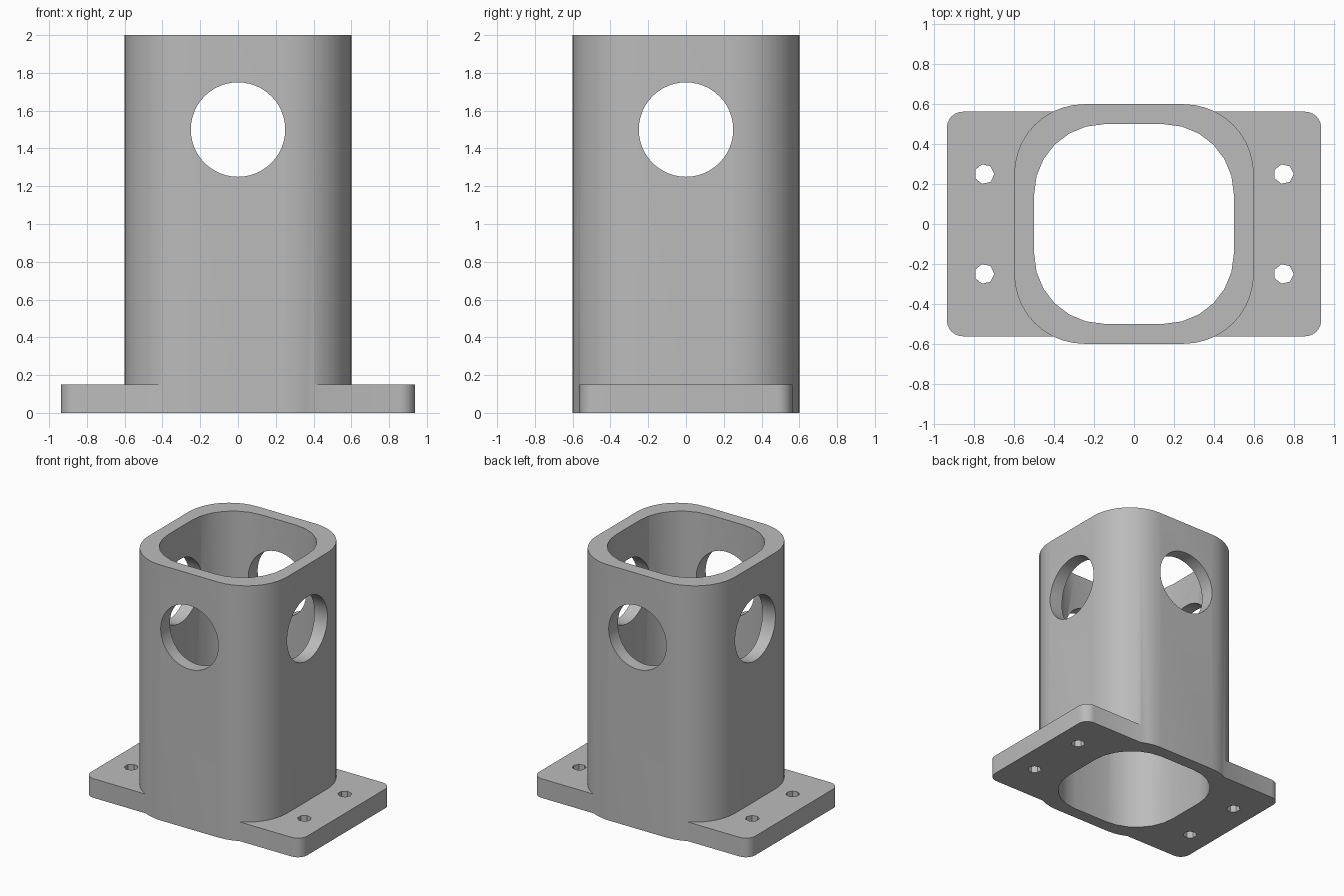
import bpy, bmesh, math

if "Cube" in bpy.data.objects:
    bpy.data.objects.remove(bpy.data.objects["Cube"], do_unlink=True)

grey = bpy.data.materials.new("plain grey")
grey.use_nodes = True
COLOUR = (0.5, 0.5, 0.5, 1)
grey.diffuse_color = COLOUR
grey.node_tree.nodes["Principled BSDF"].inputs["Base Color"].default_value = COLOUR


def rounded_rect(hx, hy, r, steps):
    """Outline of a rectangle with rounded corners."""
    pts = []
    for q, (sx, sy) in enumerate([(1, 1), (-1, 1), (-1, -1), (1, -1)]):
        for i in range(steps + 1):
            a = math.pi / 2 * (q + i / steps)
            pts.append((sx * (hx - r) + r * math.cos(a), sy * (hy - r) + r * math.sin(a)))
    return pts


def circle(cx, cy, r, n):
    return [(cx + r * math.cos(2 * math.pi * i / n), cy + r * math.sin(2 * math.pi * i / n))
            for i in range(n)]


def prism(name, outline, z0, z1):
    """Solid made by raising an outline from z0 to z1."""
    bm = bmesh.new()
    low = [bm.verts.new((x, y, z0)) for x, y in outline]
    high = [bm.verts.new((x, y, z1)) for x, y in outline]
    bm.faces.new(low[::-1])
    bm.faces.new(high)
    for i in range(len(low)):
        j = (i + 1) % len(low)
        bm.faces.new((low[i], low[j], high[j], high[i]))
    mesh = bpy.data.meshes.new(name)
    bm.to_mesh(mesh)
    bm.free()
    obj = bpy.data.objects.new(name, mesh)
    bpy.context.collection.objects.link(obj)
    mesh.materials.append(grey)
    return obj


def combine(target, tool, operation):
    mod = target.modifiers.new(operation.title(), "BOOLEAN")
    mod.operation = operation
    mod.solver = "EXACT"
    mod.object = tool
    bpy.context.view_layer.objects.active = target
    bpy.ops.object.modifier_apply(modifier=mod.name)
    bpy.data.objects.remove(tool, do_unlink=True)


# Square tube with rounded corners, joined to the mounting flange
body = prism("flanged_tube", rounded_rect(0.6, 0.6, 0.35, 10), 0, 2)
flange = prism("flange", rounded_rect(0.9375, 0.5625, 0.08, 6), 0, 0.15)
combine(body, flange, "UNION")

# Bore right through the middle
combine(body, prism("bore", rounded_rect(0.5, 0.5, 0.35, 6), -0.2, 2.2), "DIFFERENCE")

# Round windows through all four walls
for rotation in [(math.pi / 2, 0, 0), (math.pi / 2, 0, math.pi / 2)]:
    window = prism("window", circle(0, 0, 0.25, 48), -1, 1)
    window.location.z = 1.5
    window.rotation_euler = rotation
    combine(body, window, "DIFFERENCE")

# Bolt holes in the flange
for x in (-0.75, 0.75):
    for y in (-0.25, 0.25):
        combine(body, prism("bolt_hole", circle(x, y, 0.05, 7), -0.1, 0.3), "DIFFERENCE")

bpy.ops.object.select_all(action="DESELECT")
body.select_set(True)
bpy.context.view_layer.objects.active = body
bpy.ops.object.shade_smooth_by_angle(angle=math.radians(30))
